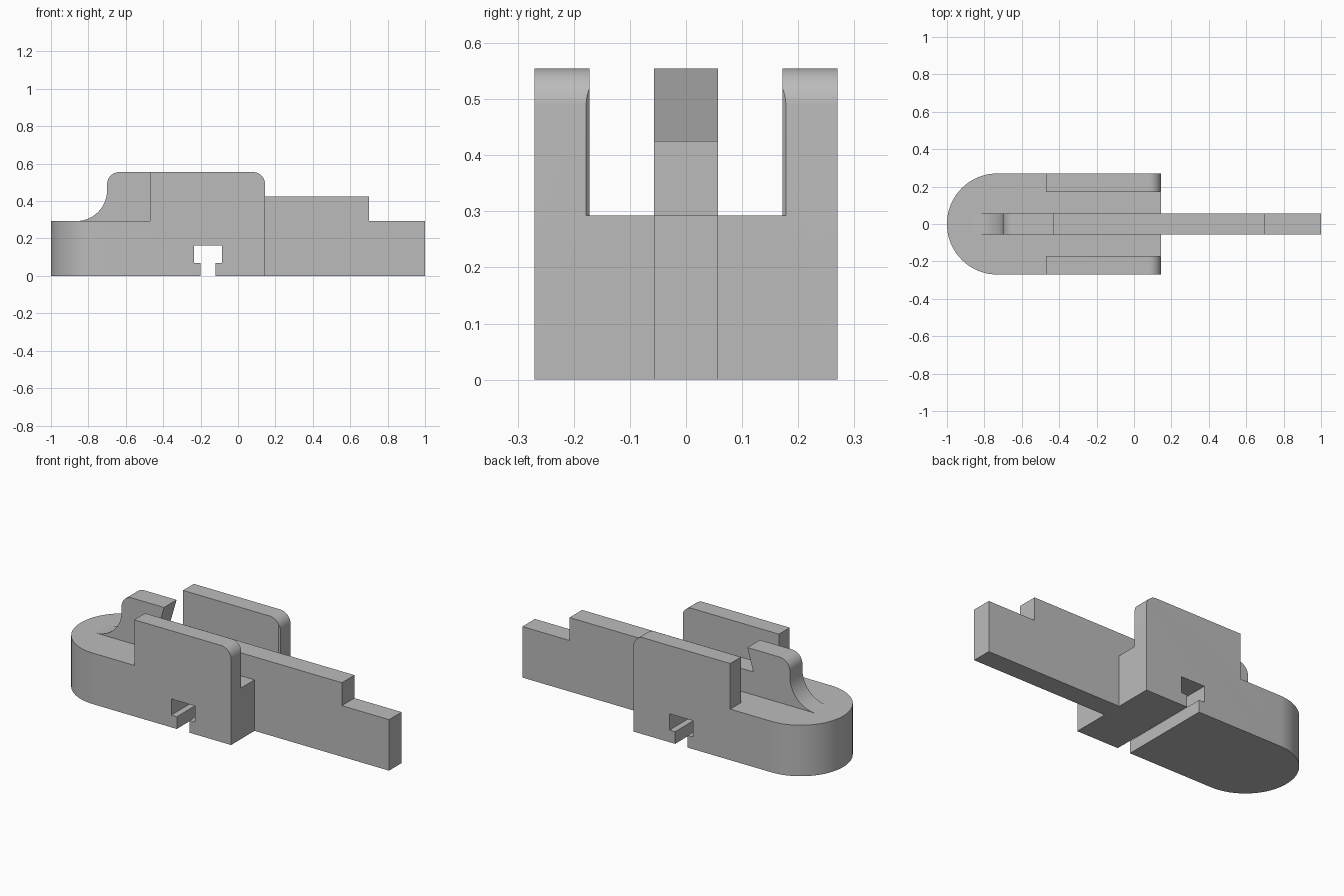
import bpy, bmesh, math
from mathutils import Vector

default = bpy.data.objects.get("Cube")
if default:
    bpy.data.objects.remove(default, do_unlink=True)

# Shared colour
grey = bpy.data.materials.new("plain_grey")
grey.use_nodes = True
colour = (0.5, 0.5, 0.5, 1)
grey.diffuse_color = colour
grey.node_tree.nodes["Principled BSDF"].inputs["Base Color"].default_value = colour

LENGTH_END, HALF_W, DECK, TOP = 0.145, 0.27, 0.293, 0.555
WALL_IN, BAR_HALF = 0.172, 0.057


def arc(cx, cz, r, start, end, n=12):
    """Points along a circular arc, angles in degrees."""
    angles = [math.radians(start + (end - start) * i / n) for i in range(n + 1)]
    return [(cx + r * math.cos(a), cz + r * math.sin(a)) for a in angles]


def prism(name, outline, low, high, along_y=False):
    """Extrude an outline along z, or an x-z outline along y."""
    bm = bmesh.new()
    verts = [bm.verts.new((u, low, v) if along_y else (u, v, low)) for u, v in outline]
    face = bm.faces.new(verts)
    result = bmesh.ops.extrude_face_region(bm, geom=[face])
    moved = [g for g in result["geom"] if isinstance(g, bmesh.types.BMVert)]
    shift = Vector((0, high - low, 0)) if along_y else Vector((0, 0, high - low))
    bmesh.ops.translate(bm, verts=moved, vec=shift)
    bmesh.ops.recalc_face_normals(bm, faces=bm.faces)
    mesh = bpy.data.meshes.new(name)
    bm.to_mesh(mesh)
    bm.free()
    obj = bpy.data.objects.new(name, mesh)
    bpy.context.collection.objects.link(obj)
    mesh.materials.append(grey)
    return obj


def activate(obj):
    bpy.ops.object.select_all(action="DESELECT")
    obj.select_set(True)
    bpy.context.view_layer.objects.active = obj


# Body side profile with a T-shaped slot underneath and a rounded rear top corner
r = 0.065
slot = [(-0.2, 0), (-0.2, 0.07), (-0.235, 0.07), (-0.235, 0.163),
        (-0.085, 0.163), (-0.085, 0.07), (-0.12, 0.07), (-0.12, 0)]
side = [(-1, 0)] + slot + [(LENGTH_END, 0)]
side += arc(LENGTH_END - r, TOP - r, r, 0, 90) + [(-1, TOP)]
body = prism("body", side, -HALF_W, HALF_W, along_y=True)

# Round the nose into a half circle
bm = bmesh.new()
bm.from_mesh(body.data)
nose = [e for e in bm.edges if all(v.co.x < -0.99 for v in e.verts)
        and abs(e.verts[0].co.z - e.verts[1].co.z) > 0.1]
bmesh.ops.bevel(bm, geom=nose, offset=HALF_W - 0.001, offset_type="OFFSET",
                segments=20, profile=0.5, affect="EDGES", clamp_overlap=False)
bm.to_mesh(body.data)
bm.free()

# Clear the nose deck and the channel between the two side walls
half = [(-1.2, 0.4), (-0.47, 0.4), (-0.47, WALL_IN), (LENGTH_END - 0.007, WALL_IN),
        (LENGTH_END, WALL_IN + 0.006), (0.3, WALL_IN + 0.006)]
cutter = prism("channel_cutter", half + [(x, -y) for x, y in reversed(half)], DECK, 1)
cutter.hide_render = True
activate(body)
cut = body.modifiers.new("channel", "BOOLEAN")
cut.operation = "DIFFERENCE"
cut.solver = "EXACT"
cut.object = cutter
bpy.ops.object.modifier_apply(modifier=cut.name)
bpy.data.objects.remove(cutter, do_unlink=True)

# Central bar: stepped tail, undercut hook and swept front, seated in the deck
hook_x, sweep = -0.7, 0.165
bar_outline = [(LENGTH_END, 0), (1, 0), (1, DECK), (0.7, DECK), (0.7, 0.425),
               (-0.468, 0.425), (-0.43, TOP)]
bar_outline += arc(hook_x + r, TOP - r, r, 90, 180)
bar_outline += arc(hook_x - sweep, DECK + sweep, sweep, 0, -90, 16)
bar_outline += [(hook_x - sweep, 0.25), (LENGTH_END, 0.25)]
bar = prism("hooked_bar", bar_outline, -BAR_HALF, BAR_HALF, along_y=True)

for obj in (body, bar):
    activate(obj)
    bpy.ops.object.shade_smooth_by_angle(angle=math.radians(30))
